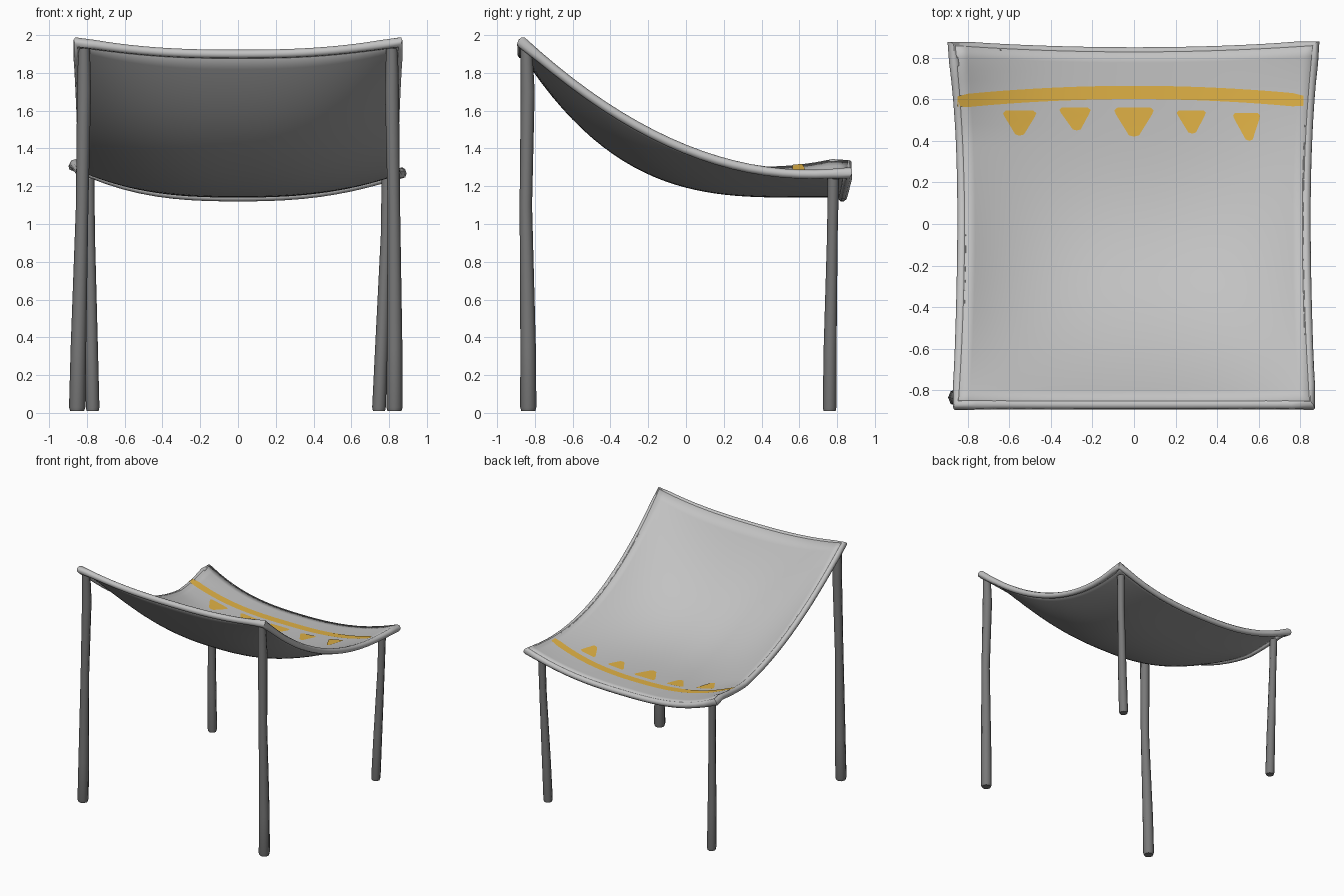
import bpy, bmesh, math
from mathutils import Vector

cube = bpy.data.objects.get("Cube")
if cube:
    bpy.data.objects.remove(cube, do_unlink=True)


def material(name, r, g, b):
    m = bpy.data.materials.new(name)
    m.use_nodes = True
    m.diffuse_color = (r, g, b, 1)
    m.node_tree.nodes["Principled BSDF"].inputs["Base Color"].default_value = (r, g, b, 1)
    return m


CLOTH = material("light_grey_cloth", 0.54, 0.54, 0.54)
UNDER = material("mid_grey_underside", 0.37, 0.37, 0.37)
LEG = material("dark_grey_legs", 0.19, 0.19, 0.19)
GOLD = material("gold_paint", 0.74, 0.44, 0.06)


# Hanging cloth shape: side edges curve down to the back, the middle sags
def half_width(y):
    return 0.815 + (0.045 if y > 0 else 0.03) * (y / 0.86) ** 2


def height(x, y):
    u = x / half_width(y)
    edge = 1.285 + 0.31 * (0.65 - y) ** 2
    middle = 1.165 + 0.245 * max(0, 0.6 - y) ** 3
    lift = 0.05 * max(0, -u) ** 4 * max(0, 1 - abs(y - 0.77) / 0.35)
    return middle + (edge - middle) * min(1, abs(u)) ** 2.5 + lift


def on_cloth(u, v):
    back = 0.828 + 0.03 * u * u
    y = v * (back if v > 0 else 0.85)
    x = u * half_width(y)
    return Vector((x, y, height(x, y)))


def cloth_normal(u, v):
    inner_u, inner_v = u * 0.98, v * 0.98
    du = on_cloth(inner_u + 0.01, inner_v) - on_cloth(inner_u - 0.01, inner_v)
    dv = on_cloth(inner_u, inner_v + 0.01) - on_cloth(inner_u, inner_v - 0.01)
    return du.cross(dv).normalized()


def finish(obj, *mats):
    for m in mats:
        obj.data.materials.append(m)
    bpy.ops.object.select_all(action='DESELECT')
    obj.select_set(True)
    bpy.context.view_layer.objects.active = obj
    if obj.type == 'CURVE':
        bpy.ops.object.convert(target='MESH')
    bpy.ops.object.shade_smooth_by_angle(angle=math.radians(50))


def mesh_object(name, bm, *mats):
    me = bpy.data.meshes.new(name)
    bm.normal_update()
    bm.to_mesh(me)
    bm.free()
    obj = bpy.data.objects.new(name, me)
    bpy.context.collection.objects.link(obj)
    finish(obj, *mats)
    return obj


def tube(name, points, radii, mat, closed=False):
    cu = bpy.data.curves.new(name, 'CURVE')
    cu.dimensions = '3D'
    cu.bevel_depth = 1
    cu.bevel_resolution = 2
    cu.use_fill_caps = True
    sp = cu.splines.new('POLY')
    sp.points.add(len(points) - 1)
    for p, co, r in zip(sp.points, points, radii):
        p.co = (*co, 1)
        p.radius = r
    sp.use_cyclic_u = closed
    obj = bpy.data.objects.new(name, cu)
    bpy.context.collection.objects.link(obj)
    finish(obj, mat)


# Cloth sheet, lighter above than below
bm = bmesh.new()
bmesh.ops.create_grid(bm, x_segments=32, y_segments=32, size=1)
for v in bm.verts:
    v.co = on_cloth(v.co.x, v.co.y)
cloth = mesh_object("cloth_seat", bm, CLOTH, UNDER)
solid = cloth.modifiers.new("thickness", 'SOLIDIFY')
solid.thickness = 0.025
solid.offset = -1
solid.material_offset = 1
solid.material_offset_rim = 0

# Rolled hem, tucked under so the cloth flows over it
N = 20
steps = [-1 + 2 * i / N for i in range(N)]
loop = [(s, -1) for s in steps] + [(1, s) for s in steps]
loop += [(-s, 1) for s in steps] + [(-1, -s) for s in steps]
path, radii = [], []
for u, v in loop:
    r = 0.024 + 0.006 * abs(u * v) ** 10
    path.append(on_cloth(u, v) - cloth_normal(u, v) * (r - 0.001))
    radii.append(r)
tube("rolled_hem", path, radii, CLOTH, closed=True)


# Four legs, slimmer toward the top, feet leaning slightly to one side
def leg(name, side, points, radii):
    tube(name, [(side * x - 0.012 * max(0, 1 - z), y, z) for x, y, z in points], radii, LEG)


for side, name in ((1, "left"), (-1, "right")):
    leg("front_leg_" + name, side,
        ((0.84, -0.835, 0.01), (0.84, -0.835, 0.03), (0.837, -0.836, 0.35),
         (0.825, -0.848, 1.1), (0.815, -0.838, 1.7), (0.815, -0.845, 1.93)),
        (0.037, 0.043, 0.041, 0.033, 0.037, 0.031))
    leg("back_leg_" + name, side,
        ((0.758, 0.76, 0.01), (0.758, 0.76, 0.03), (0.768, 0.763, 0.35),
         (0.785, 0.775, 0.95), (0.79, 0.78, 1.24)),
        (0.032, 0.036, 0.034, 0.028, 0.03))


# Painted band across the back of the cloth
def paint(bm, x, y):
    return bm.verts.new((x, y, height(x, y) + 0.004))


bm = bmesh.new()
rows = []
for i in range(33):
    x = -0.85 + 1.665 * i / 32
    mid = 0.633 - 0.06 * x * x
    half = 0.024 if i in (0, 32) else 0.032
    rows.append([paint(bm, x, mid + half * k) for k in (-1, 0, 1)])
for a, b in zip(rows, rows[1:]):
    for k in (0, 1):
        bm.faces.new((a[k], b[k], b[k + 1], a[k + 1]))
mesh_object("painted_band", bm, GOLD)

# Row of blunt painted triangles: centre, tip, width, base and tip depth
OUTLINE = ((-0.42, 1), (-0.5, 0.9), (-0.45, 0.75), (-0.13, 0.05), (0, 0),
           (0.13, 0.05), (0.45, 0.75), (0.5, 0.9), (0.42, 1))
bm = bmesh.new()
for cx, tip, w, top, low in ((-0.55, -0.55, 0.16, 0.545, 0.425), (-0.285, -0.275, 0.15, 0.56, 0.45),
                             (0, 0, 0.19, 0.56, 0.42), (0.275, 0.28, 0.14, 0.547, 0.435),
                             (0.54, 0.555, 0.13, 0.535, 0.4)):
    hub = paint(bm, cx, low + 0.65 * (top - low))
    rim = [paint(bm, tip + (cx - tip) * t + s * w, low + t * (top - low)) for s, t in OUTLINE]
    for a, b in zip(rim, rim[1:] + rim[:1]):
        bm.faces.new((hub, a, b))
mesh_object("painted_triangles", bm, GOLD)
